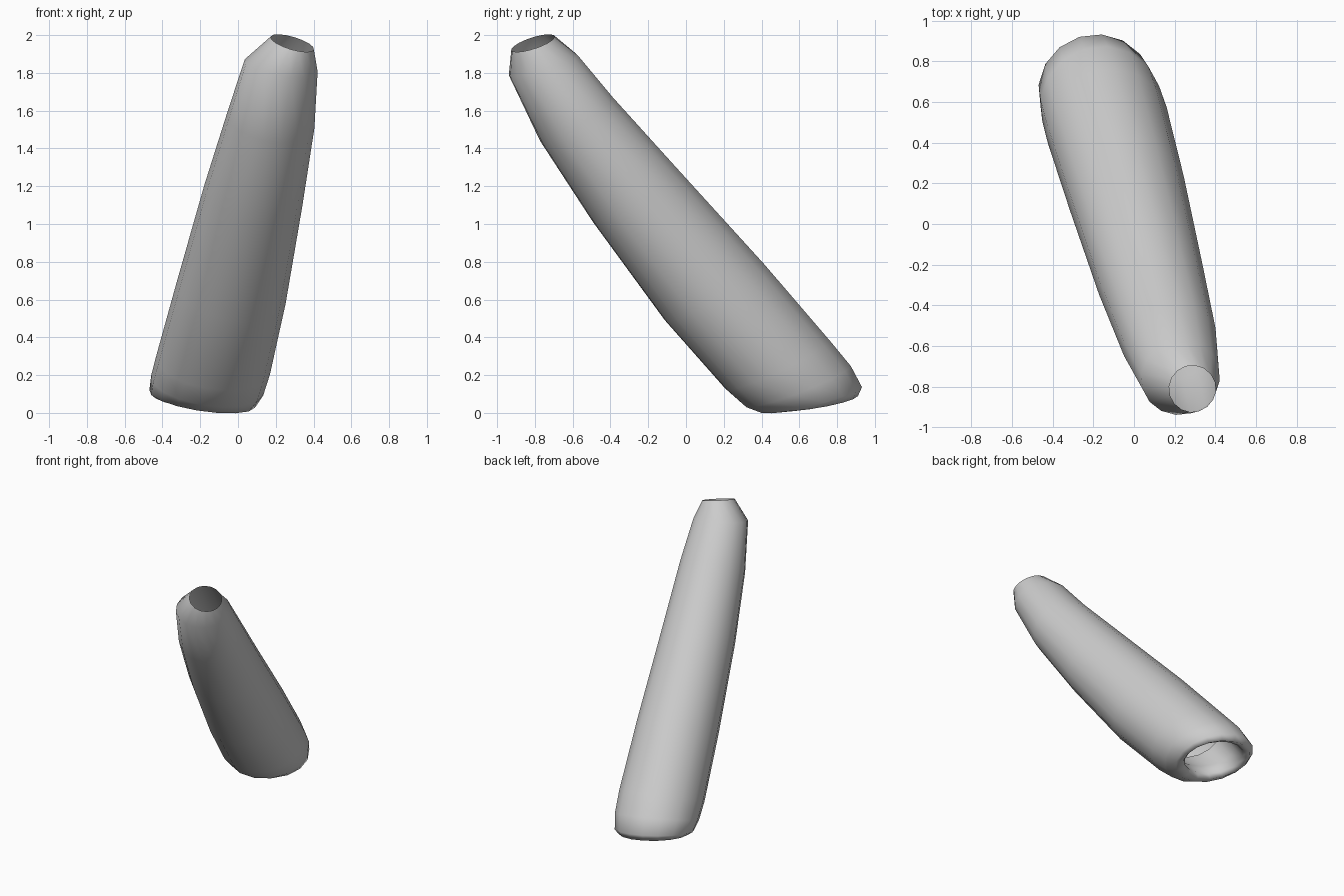
import bpy, bmesh, math
from mathutils import Vector

SIDES = 16
SIDE_DIR = Vector((0.957, 0.29, 0.0))   # horizontal direction across the sleeve

# Each ring: underside (y, z), top side (y, z), half width, sideways shift, side tilt
RINGS = [
    (-0.92, 1.915, -0.70, 2.00, 0.115, 0.04, -0.02),
    (-0.93, 1.78, -0.58, 1.90, 0.195, 0.00, -0.01),
    (-0.76, 1.43, -0.40, 1.68, 0.235, 0.00, 0.0),
    (-0.48, 1.00, -0.06, 1.305, 0.265, 0.00, 0.0),
    (-0.10, 0.48, 0.40, 0.80, 0.292, 0.01, 0.0),
    (0.22, 0.12, 0.75, 0.39, 0.305, 0.015, 0.0),
    (0.32, 0.03, 0.86, 0.26, 0.300, 0.015, -0.01),
    (0.40, 0.00, 0.92, 0.15, 0.282, 0.01, -0.02),
    # rolled lip turning back inside
    (0.45, 0.01, 0.90, 0.10, 0.250, 0.01, -0.02),
    (0.46, 0.045, 0.85, 0.115, 0.215, 0.01, -0.02),
    (0.40, 0.13, 0.78, 0.21, 0.215, 0.01, -0.01),
    (0.27, 0.25, 0.66, 0.41, 0.245, 0.01, 0.0),
]


def add_ring(bm, y0, z0, y1, z1, half, shift, tilt):
    y, z = (y0 + y1) / 2, (z0 + z1) / 2
    centre = Vector(((shift - 0.29 * y) / 0.957, y, z))
    dy, dz = (y1 - y0) / 2, (z1 - z0) / 2
    up = Vector((-0.303 * dy, dy, dz))
    side = SIDE_DIR * half + Vector((0, 0, tilt))
    verts = []
    for i in range(SIDES):
        a = 2 * math.pi * i / SIDES
        verts.append(bm.verts.new(centre + side * math.cos(a) + up * math.sin(a)))
    return verts


# Hollow tapered sleeve, open at both ends
bm = bmesh.new()
rings = [add_ring(bm, *r) for r in RINGS]
for a, b in zip(rings, rings[1:]):
    for i in range(SIDES):
        j = (i + 1) % SIDES
        bm.faces.new((a[i], b[i], b[j], a[j]))
for f in bm.faces:
    f.smooth = True
bm.normal_update()
mesh = bpy.data.meshes.new("tapered_sleeve")
bm.to_mesh(mesh)
bm.free()
sleeve = bpy.data.objects.new("tapered_sleeve", mesh)
bpy.context.collection.objects.link(sleeve)
